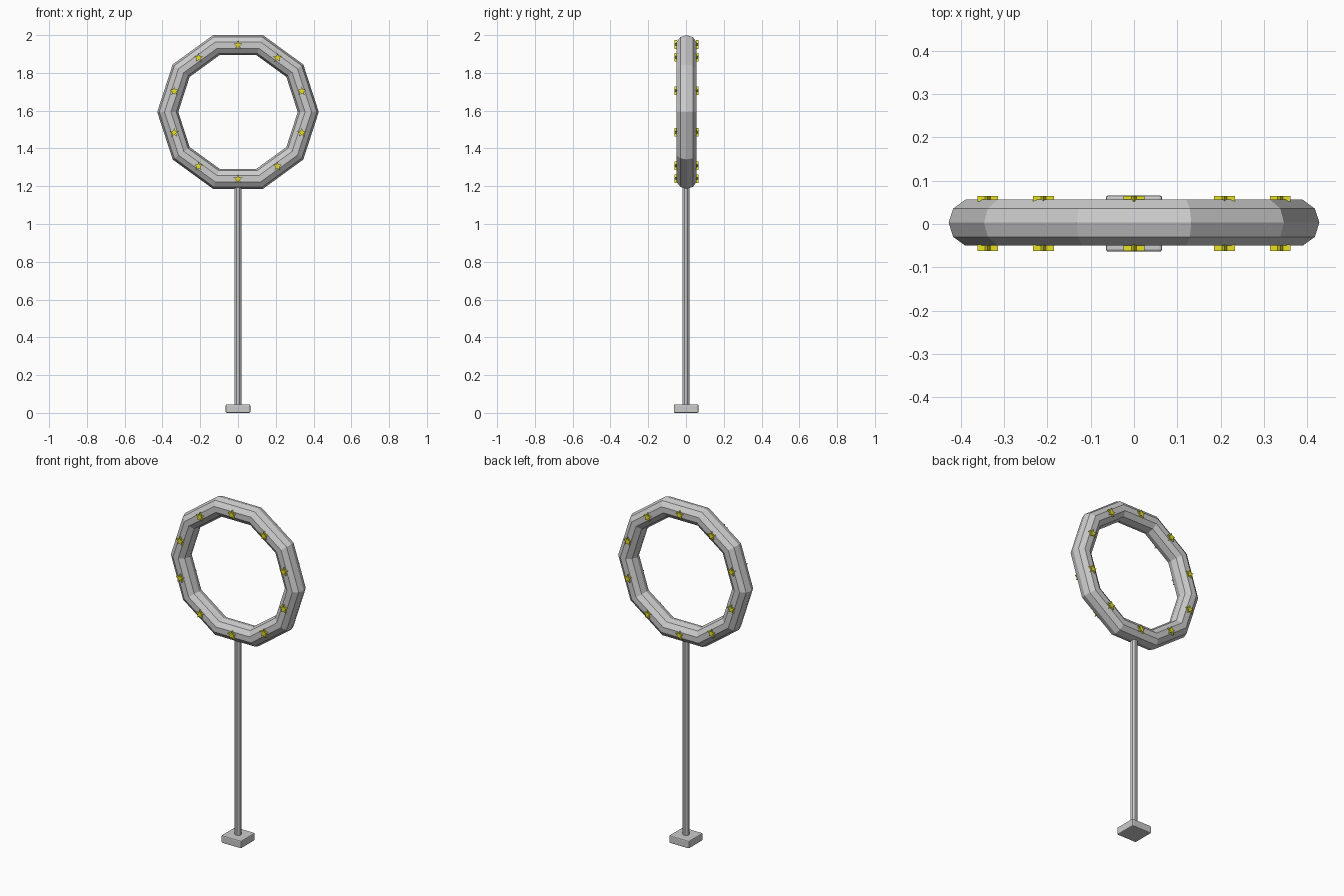
import bpy, bmesh, math
from math import sin, cos, pi

if "Cube" in bpy.data.objects:
    bpy.data.objects.remove(bpy.data.objects["Cube"])

CZ = 1.593      # ring centre height
CY = 0.003      # ring centre depth

yellow = bpy.data.materials.new("yellow")
yellow.diffuse_color = (0.8, 0.75, 0.02, 1)
yellow.use_nodes = True
yellow.node_tree.nodes["Principled BSDF"].inputs["Base Color"].default_value = yellow.diffuse_color

# Faceted ring: ten segments with a ten-sided section
bpy.ops.mesh.primitive_torus_add(major_segments=10, minor_segments=10,
                                 major_radius=0.372, minor_radius=0.0557,
                                 location=(0, CY, CZ), rotation=(pi / 2, 0, 0))
bpy.context.object.name = "ring"

# Handle pole
bpy.ops.mesh.primitive_cylinder_add(vertices=8, radius=0.019, depth=1.19,
                                    location=(0, 0, 0.625), rotation=(0, 0, pi / 8))
bpy.context.object.name = "pole"

# Square foot with softened edges
bpy.ops.mesh.primitive_cube_add(size=1, location=(0, 0.001, 0.0225))
foot = bpy.context.object
foot.name = "foot"
foot.scale = (0.13, 0.13, 0.045)
bpy.ops.object.transform_apply(location=False, rotation=False, scale=True)
bevel = foot.modifiers.new("bevel", 'BEVEL')
bevel.width = 0.006
bevel.segments = 2


def star(name, x, z, y0, y1, r=0.025):
    """Five-pointed prism from depth y0 to y1."""
    bm = bmesh.new()
    verts = []
    for i in range(10):
        a = pi / 2 + i * pi / 5
        q = r if i % 2 == 0 else r * 0.42
        verts.append(bm.verts.new((x + q * cos(a), y0, z + q * sin(a))))
    face = bm.faces.new(verts)
    out = bmesh.ops.extrude_face_region(bm, geom=[face])
    moved = [v for v in out["geom"] if isinstance(v, bmesh.types.BMVert)]
    bmesh.ops.translate(bm, verts=moved, vec=(0, y1 - y0, 0))
    bmesh.ops.recalc_face_normals(bm, faces=bm.faces)
    mesh = bpy.data.meshes.new(name)
    bm.to_mesh(mesh)
    bm.free()
    mesh.materials.append(yellow)
    bpy.context.collection.objects.link(bpy.data.objects.new(name, mesh))


# Stars in the middle of each ring segment, front and back
for i in range(10):
    a = pi / 10 + i * pi / 5
    x, z = 0.355 * cos(a), CZ + 0.355 * sin(a)
    star(f"front_star_{i}", x, z, -0.047, -0.062)
    star(f"back_star_{i}", x, z, 0.052, 0.065)
